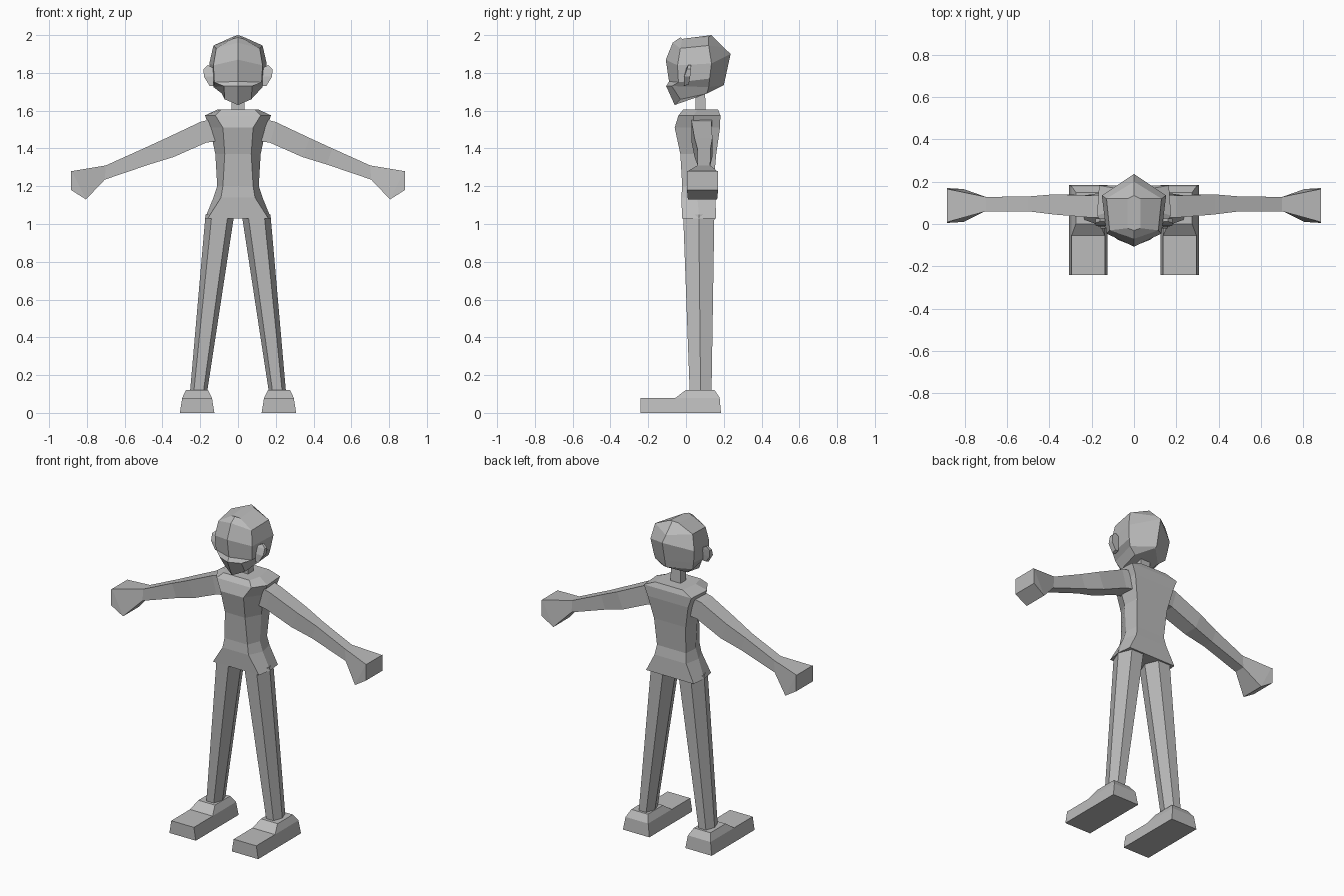
import bpy

# One plain colour for the whole figure
grey = bpy.data.materials.new("plain grey")
grey.diffuse_color = (0.5, 0.5, 0.5, 1)


def loft(name, rings, mirror=False):
    """Skin a stack of equal-length point rings and cap both ends."""
    n = len(rings[0])
    verts = [p for r in rings for p in r]
    faces = [list(range(n))[::-1], list(range(len(verts) - n, len(verts)))]
    for k in range(len(rings) - 1):
        for i in range(n):
            j = (i + 1) % n
            faces.append([k * n + i, k * n + j, (k + 1) * n + j, (k + 1) * n + i])
    me = bpy.data.meshes.new(name)
    me.from_pydata(verts, [], faces)
    me.materials.append(grey)
    ob = bpy.data.objects.new(name, me)
    bpy.context.collection.objects.link(ob)
    if mirror:
        ob.modifiers.new("mirror", 'MIRROR').use_axis[0] = True
    return ob


def rect(x0, x1, y0, y1, z):
    return [(x0, y0, z), (x1, y0, z), (x1, y1, z), (x0, y1, z)]


# Head: rings of front ridge, front side, back side, back ridge (y, z and x of each)
def head_ring(f, fs, bs, b):
    return [(0, *f), fs, bs, (0, *b),
            (-bs[0], *bs[1:]), (-fs[0], *fs[1:])]


loft("head", [
    head_ring((-0.06, 1.63), (0.07, -0.03, 1.66), (0.085, 0.11, 1.69), (0.19, 1.73)),
    head_ring((-0.105, 1.73), (0.075, -0.075, 1.73), (0.13, 0.12, 1.725), (0.2, 1.735)),
    head_ring((-0.09, 1.755), (0.125, -0.04, 1.75), (0.14, 0.125, 1.77), (0.21, 1.78)),
    head_ring((-0.107, 1.87), (0.13, -0.045, 1.84), (0.152, 0.135, 1.85), (0.236, 1.9)),
    head_ring((-0.07, 1.96), (0.115, -0.03, 1.93), (0.13, 0.12, 1.945), (0.2, 1.935)),
    head_ring((-0.03, 1.988), (0.03, -0.02, 1.98), (0.03, 0.12, 1.99), (0.135, 2.0)),
])

# Ears: slim tilted plates
loft("ear", [
    [(0.13, -0.01, 1.73), (0.15, -0.012, 1.73), (0.15, 0.015, 1.74), (0.13, 0.015, 1.74)],
    [(0.13, -0.01, 1.78), (0.18, -0.01, 1.78), (0.18, 0.022, 1.78), (0.13, 0.022, 1.78)],
    [(0.13, 0.0, 1.82), (0.183, 0.005, 1.82), (0.183, 0.027, 1.82), (0.13, 0.027, 1.82)],
    [(0.13, 0.01, 1.825), (0.16, 0.012, 1.842), (0.16, 0.027, 1.842), (0.13, 0.027, 1.825)],
], mirror=True)

# Neck
loft("neck", [rect(-0.035, 0.035, 0.05, 0.105, 1.58),
              rect(-0.033, 0.033, 0.05, 0.1, 1.72)])

# Torso and flared hem: z, front half width, front y, side half width, side y, back half width, back y
torso = [
    (1.03, 0.16, -0.02, 0.175, 0.07, 0.165, 0.16),
    (1.14, 0.09, -0.025, 0.13, 0.06, 0.11, 0.155),
    (1.20, 0.08, -0.02, 0.11, 0.06, 0.10, 0.145),
    (1.37, 0.07, -0.03, 0.12, 0.06, 0.11, 0.16),
    (1.51, 0.08, -0.06, 0.15, 0.04, 0.14, 0.18),
    (1.575, 0.12, -0.04, 0.175, 0.04, 0.165, 0.182),
    (1.605, 0.09, -0.015, 0.11, 0.06, 0.095, 0.17),
]
loft("torso", [[(-f, fy, z), (f, fy, z), (s, sy, z), (b, by, z), (-b, by, z), (-s, sy, z)]
               for z, f, fy, s, sy, b, by in torso])

# Arms and mitten hands: top x, top z, bottom x, bottom z, front y, back y
arm = [
    (0.14, 1.555, 0.11, 1.44, 0.03, 0.14),
    (0.20, 1.54, 0.17, 1.43, 0.03, 0.135),
    (0.38, 1.455, 0.34, 1.355, 0.045, 0.14),
    (0.50, 1.40, 0.47, 1.315, 0.06, 0.13),
    (0.70, 1.31, 0.705, 1.235, 0.06, 0.128),
    (0.88, 1.28, 0.805, 1.13, 0.01, 0.165),
    (0.884, 1.28, 0.884, 1.18, 0.005, 0.17),
]
loft("arm", [[(tx, y0, tz), (tx, y1, tz), (bx, y1, bz), (bx, y0, bz)]
             for tx, tz, bx, bz, y0, y1 in arm], mirror=True)


# Legs: tapering six-sided columns
def leg_ring(x0, x1, y0, y1, z):
    inset, mid = (x1 - x0) * 0.22, (y0 + y1) / 2
    a, b = x0 + inset, x1 - inset
    return [(a, y0, z), (b, y0, z), (x1, mid, z), (b, y1, z), (a, y1, z), (x0, mid, z)]


loft("leg", [leg_ring(0.165, 0.255, 0.02, 0.135, 0.1),
             leg_ring(0.02, 0.172, -0.015, 0.15, 1.05)], mirror=True)

# Feet: flat toe block with a raised heel
loft("foot", [rect(0.125, 0.308, -0.24, 0.185, 0), rect(0.138, 0.295, -0.24, 0.178, 0.08)], mirror=True)
loft("ankle", [rect(0.138, 0.295, -0.055, 0.178, 0.08), rect(0.16, 0.275, 0.0, 0.15, 0.122)], mirror=True)

# Consistent outward faces
import bmesh
for ob in bpy.data.objects:
    bm = bmesh.new()
    bm.from_mesh(ob.data)
    bmesh.ops.recalc_face_normals(bm, faces=bm.faces)
    bm.to_mesh(ob.data)
    bm.free()
